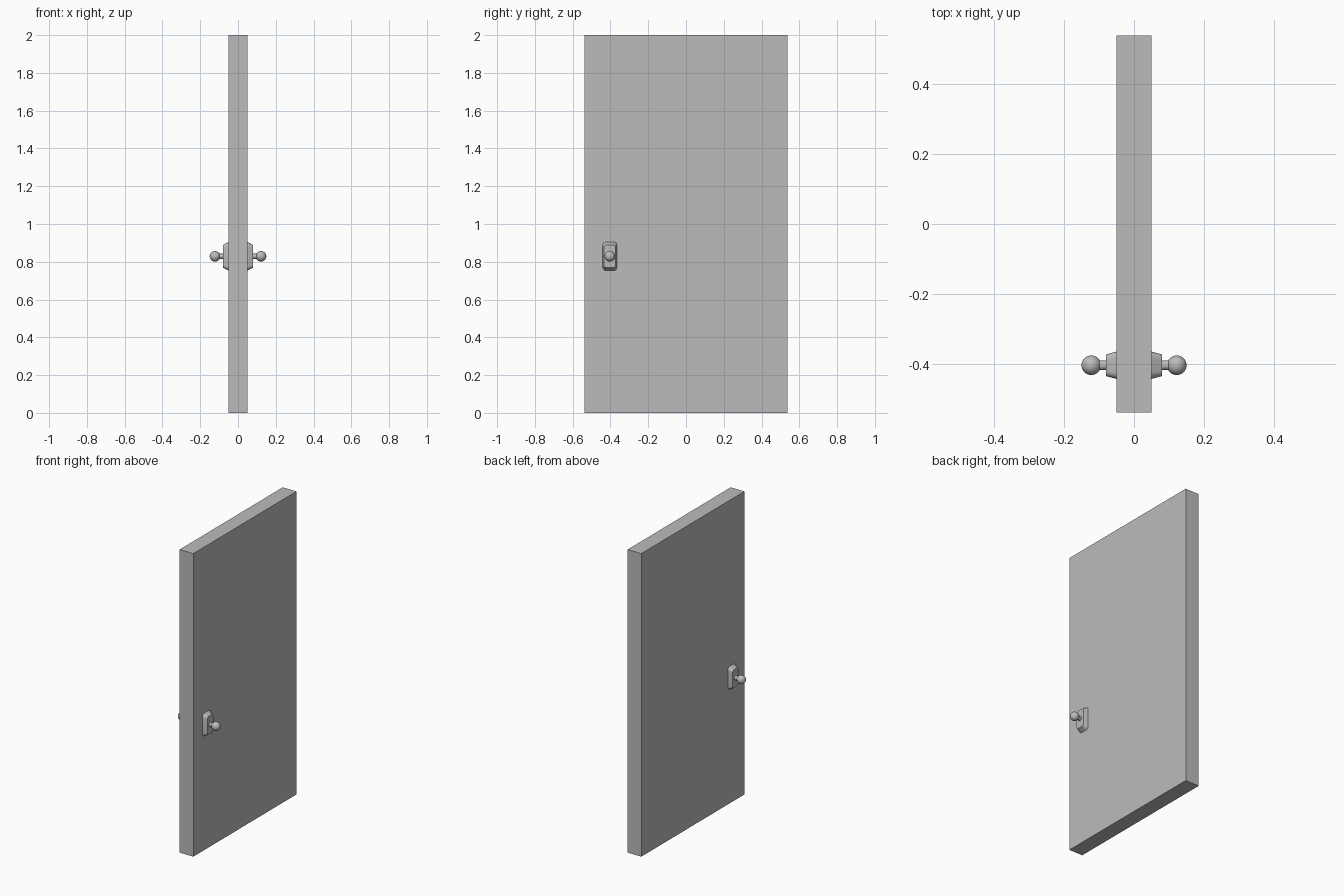
import bpy, bmesh
from math import pi, cos, sin
from mathutils import Matrix

cube = bpy.data.objects.get("Cube")
if cube:
    bpy.data.objects.remove(cube, do_unlink=True)

grey = bpy.data.materials.new("plain_grey")
grey.use_nodes = True
colour = (0.5, 0.5, 0.5, 1)
grey.diffuse_color = colour
grey.node_tree.nodes["Principled BSDF"].inputs["Base Color"].default_value = colour

HANDLE_Y, HANDLE_Z = -0.403, 0.829


def add_object(name, bm, smooth=False, mirror=False):
    bmesh.ops.recalc_face_normals(bm, faces=bm.faces)
    mesh = bpy.data.meshes.new(name)
    bm.to_mesh(mesh)
    bm.free()
    mesh.materials.append(grey)
    obj = bpy.data.objects.new(name, mesh)
    bpy.context.collection.objects.link(obj)
    if smooth:
        bpy.ops.object.select_all(action="DESELECT")
        obj.select_set(True)
        bpy.context.view_layer.objects.active = obj
        bpy.ops.object.shade_smooth_by_angle(angle=pi / 6)
    if mirror:
        obj.modifiers.new("both_sides", "MIRROR")
    return obj


def rounded_loop(bm, x, half_y, half_z, radius, steps=5):
    """Rounded rectangle facing along x, centred on the handle."""
    verts = []
    corners = [(1, 1), (-1, 1), (-1, -1), (1, -1)]
    for i, (sy, sz) in enumerate(corners):
        for k in range(steps + 1):
            a = (i + k / steps) * pi / 2
            verts.append(bm.verts.new((
                x,
                HANDLE_Y + sy * (half_y - radius) + radius * cos(a),
                HANDLE_Z + sz * (half_z - radius) + radius * sin(a))))
    return verts


# Door slab
bm = bmesh.new()
bmesh.ops.create_cube(bm, size=1, matrix=Matrix.Translation((0, 0, 1))
                      @ Matrix.Diagonal((0.1, 1.075, 2, 1)))
add_object("door_slab", bm)

# Tapered backplate on each face
bm = bmesh.new()
inner = rounded_loop(bm, 0.05, 0.039, 0.076, 0.02)
outer = rounded_loop(bm, 0.08, 0.031, 0.06, 0.014)
count = len(inner)
for i in range(count):
    j = (i + 1) % count
    bm.faces.new((inner[i], inner[j], outer[j], outer[i]))
bm.faces.new(inner)
bm.faces.new(outer)
add_object("handle_backplate", bm, smooth=True, mirror=True)

# Stem between backplate and knob
turn = Matrix.Rotation(pi / 2, 4, "Y")
bm = bmesh.new()
bmesh.ops.create_cone(bm, cap_ends=True, segments=24, radius1=0.014, radius2=0.014, depth=0.035,
                      matrix=Matrix.Translation((0.09, HANDLE_Y, HANDLE_Z)) @ turn)
add_object("knob_stem", bm, smooth=True, mirror=True)

# Round knob
bm = bmesh.new()
bmesh.ops.create_uvsphere(bm, u_segments=32, v_segments=16, radius=0.028,
                          matrix=Matrix.Translation((0.122, HANDLE_Y, HANDLE_Z)) @ turn)
add_object("door_knob", bm, smooth=True, mirror=True)
